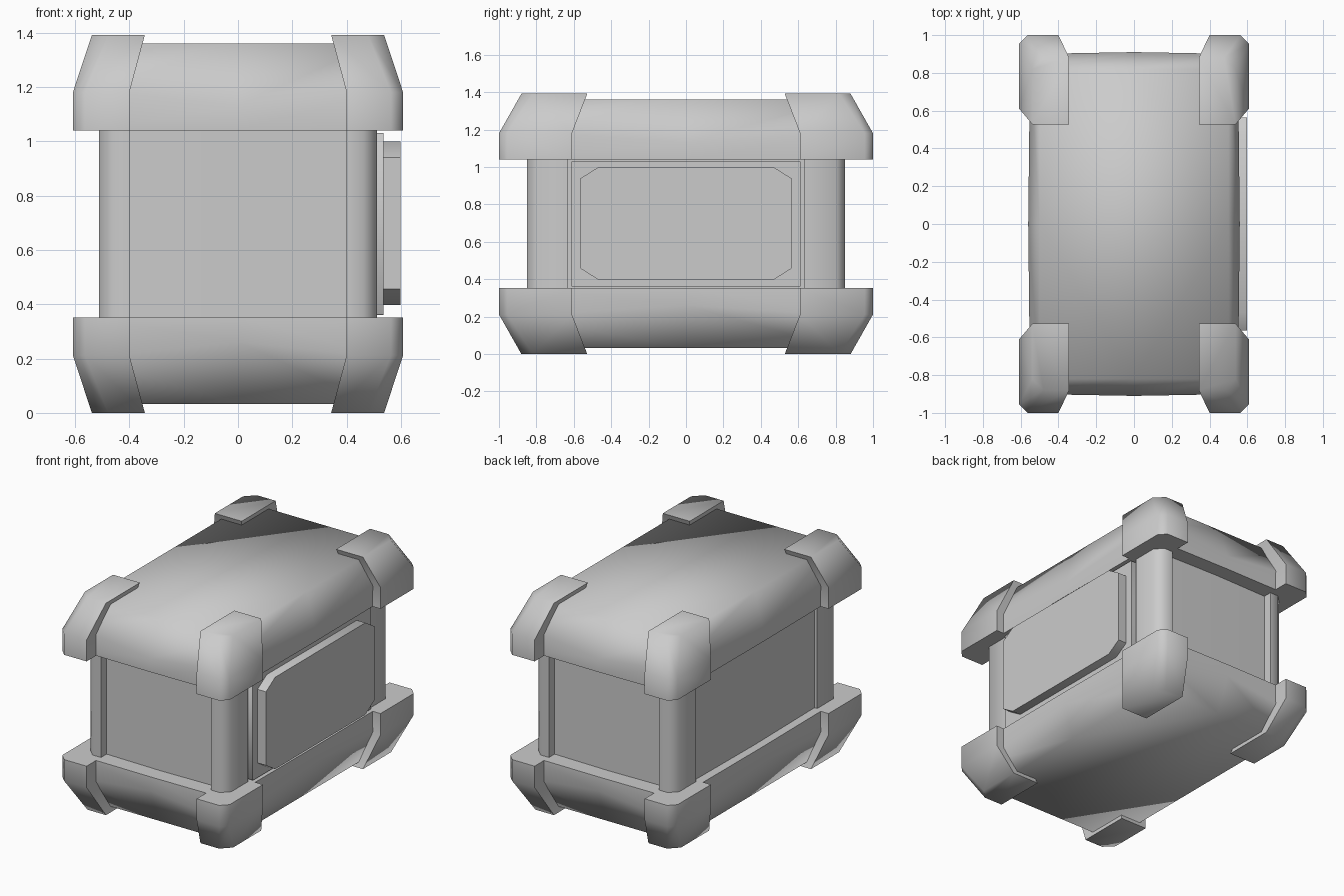
import bpy, bmesh, math

if "Cube" in bpy.data.objects:
    bpy.data.objects.remove(bpy.data.objects["Cube"])

MID = 0.696  # height of the horizontal symmetry plane


def loft(name, rings, mirror=(False, False, False), angle=75):
    """Skin a stack of equal-length closed rings, cap both ends, optionally mirror."""
    bm = bmesh.new()
    loops = [[bm.verts.new((x, y, z - MID)) for x, y, z in ring] for ring in rings]
    n = len(loops[0])
    for a, b in zip(loops, loops[1:]):
        for i in range(n):
            j = (i + 1) % n
            bm.faces.new((a[i], a[j], b[j], b[i]))
    bm.faces.new(loops[0][::-1])
    bm.faces.new(loops[-1])
    bmesh.ops.recalc_face_normals(bm, faces=bm.faces)
    me = bpy.data.meshes.new(name)
    bm.to_mesh(me)
    bm.free()
    ob = bpy.data.objects.new(name, me)
    ob.location.z = MID
    bpy.context.collection.objects.link(ob)
    bpy.ops.object.select_all(action='DESELECT')
    bpy.context.view_layer.objects.active = ob
    ob.select_set(True)
    bpy.ops.object.shade_smooth_by_angle(angle=math.radians(angle))
    if any(mirror):
        mod = ob.modifiers.new("Mirror", 'MIRROR')
        mod.use_axis = mirror
        mod.use_mirror_merge = False
    return ob


def slab_ring(x, y, z_corner, z_mid, bulge=0.0):
    """Rectangle with midpoints that can bulge out and dip."""
    ring = []
    for cx, cy in ((-1, -1), (0, -1), (1, -1), (1, 0), (1, 1), (0, 1), (-1, 1), (-1, 0)):
        mid = cx == 0 or cy == 0
        b = bulge if mid else 0
        ring.append((cx * (x + b), cy * (y + b), z_mid if mid else z_corner))
    return ring


def corner_ring(x0, x1, y0, y1, c, z):
    """Rectangle with its outer corner cut off."""
    return [(x, y, z) for x, y in
            ((x0, y0), (x1, y0), (x1, y1 - c), (x1 - c, y1), (x0, y1))]


# Top and bottom padded slabs
loft("cap_slab", [
    slab_ring(0.55, 0.90, 1.04, 1.04, 0.005),
    slab_ring(0.55, 0.90, 1.19, 1.13, 0.01),
    slab_ring(0.50, 0.82, 1.36, 1.36),
], (False, False, True))

# Eight corner guards
loft("corner_guard", [
    corner_ring(0.40, 0.608, 0.61, 1.0, 0.045, 1.04),
    corner_ring(0.40, 0.608, 0.61, 1.0, 0.045, 1.18),
    corner_ring(0.343, 0.538, 0.528, 0.88, 0.06, 1.392),
], (True, True, True))

# Central container body
loft("body", [slab_ring(0.49, 0.79, z, z, 0.01) for z in (0.33, 1.06)], angle=40)

# Four upright posts with a chamfered outer edge
loft("corner_post",
     [corner_ring(0.40, 0.512, 0.63, 0.85, 0.05, z) for z in (0.33, 1.06)],
     (True, True, False), angle=60)


def side_plate(name, x0, x1, hy, z0, z1, cy, cz):
    """Plate on the right side with cut corners."""
    outline = [(-hy + cy, z0), (hy - cy, z0), (hy, z0 + cz), (hy, z1 - cz),
               (hy - cy, z1), (-hy + cy, z1), (-hy, z1 - cz), (-hy, z0 + cz)]
    loft(name, [[(x, y, z) for y, z in outline] for x in (x0, x1)], angle=50)


# Door frame and raised door panel on the right side
side_plate("door_frame", 0.46, 0.536, 0.615, 0.36, 1.03, 0.005, 0.005)
side_plate("door_panel", 0.50, 0.598, 0.563, 0.397, 1.0, 0.095, 0.06)
